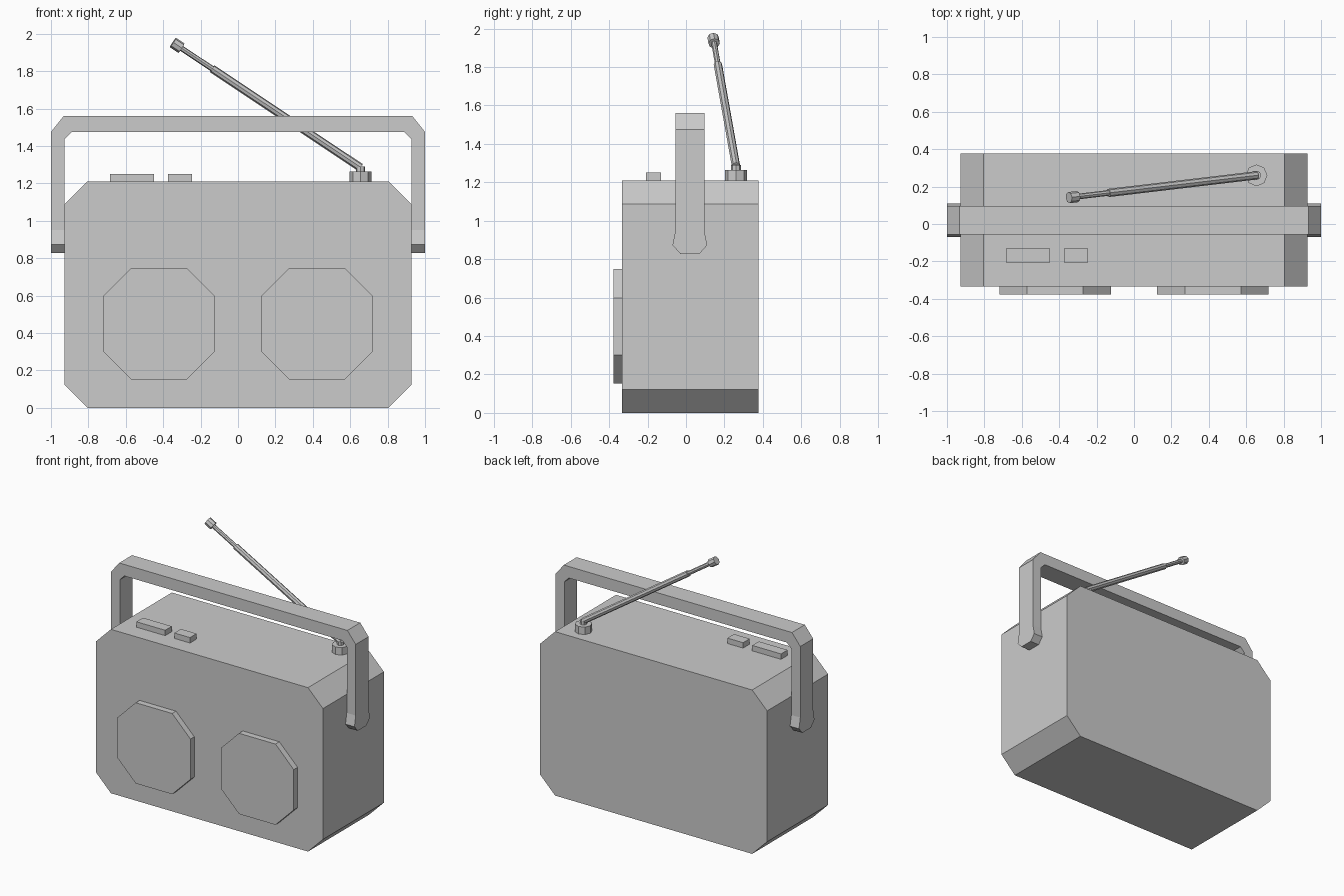
import bpy, bmesh
from mathutils import Vector

if "Cube" in bpy.data.objects:
    bpy.data.objects.remove(bpy.data.objects["Cube"])


def make_object(name, bm):
    bmesh.ops.recalc_face_normals(bm, faces=bm.faces)
    mesh = bpy.data.meshes.new(name)
    bm.to_mesh(mesh)
    bm.free()
    obj = bpy.data.objects.new(name, mesh)
    bpy.context.collection.objects.link(obj)
    return obj


def chamfered_slab(name, cx, cz, hx, hz, cut, y0, y1):
    """Rectangle in xz with cut corners, extruded along y."""
    pts = [(hx, hz - cut), (hx - cut, hz), (cut - hx, hz), (-hx, hz - cut),
           (-hx, cut - hz), (cut - hx, -hz), (hx - cut, -hz), (hx, cut - hz)]
    bm = bmesh.new()
    face = bm.faces.new([bm.verts.new((cx + x, y0, cz + z)) for x, z in pts])
    ext = bmesh.ops.extrude_face_region(bm, geom=[face])
    new = [g for g in ext["geom"] if isinstance(g, bmesh.types.BMVert)]
    bmesh.ops.translate(bm, verts=new, vec=(0, y1 - y0, 0))
    return make_object(name, bm)


def box(name, x0, x1, y0, y1, z0, z1):
    bm = bmesh.new()
    bmesh.ops.create_cube(bm, size=1)
    bmesh.ops.scale(bm, verts=bm.verts, vec=(x1 - x0, y1 - y0, z1 - z0))
    bmesh.ops.translate(bm, verts=bm.verts,
                        vec=((x0 + x1) / 2, (y0 + y1) / 2, (z0 + z1) / 2))
    return make_object(name, bm)


def loft(name, rings):
    """Join equal-length point rings into a capped tube."""
    bm = bmesh.new()
    rows = [[bm.verts.new(p) for p in ring] for ring in rings]
    n = len(rows[0])
    for a, b in zip(rows, rows[1:]):
        for i in range(n):
            j = (i + 1) % n
            bm.faces.new((a[i], a[j], b[j], b[i]))
    bm.faces.new(rows[0])
    bm.faces.new(rows[-1])
    return make_object(name, bm)


def rod(name, start, end, radius, sides=8):
    a, b = Vector(start), Vector(end)
    bm = bmesh.new()
    bmesh.ops.create_cone(bm, cap_ends=True, segments=sides, radius1=radius,
                          radius2=radius, depth=(b - a).length)
    turn = (b - a).to_track_quat('Z', 'Y').to_matrix()
    bmesh.ops.rotate(bm, verts=bm.verts, matrix=turn)
    bmesh.ops.translate(bm, verts=bm.verts, vec=(a + b) / 2)
    return make_object(name, bm)


# Case and the two speakers
chamfered_slab("radio_body", 0, 0.605, 0.927, 0.605, 0.122, -0.333, 0.378)
for side, label in ((-1, "left"), (1, "right")):
    chamfered_slab(label + "_speaker", side * 0.422, 0.45, 0.298, 0.298, 0.149,
                   -0.378, -0.333)

# Top buttons
box("wide_button", -0.685, -0.45, -0.207, -0.13, 1.20, 1.25)
box("small_button", -0.375, -0.247, -0.207, -0.13, 1.20, 1.25)

# Handle: right half sections (outer x, z, inner x, z, y range), then mirrored
half = [(1.0, 0.828, 0.927, 0.828, -0.03, 0.07),
        (1.0, 0.873, 0.927, 0.873, -0.07, 0.11),
        (1.0, 0.95, 0.927, 0.95, -0.055, 0.095),
        (1.0, 1.475, 0.927, 1.437, -0.055, 0.095),
        (0.932, 1.56, 0.89, 1.475, -0.055, 0.095)]
sections = [(s, *h) for s, part in ((1, half), (-1, half[::-1])) for h in part]
loft("carry_handle", [[(s * xo, y0, zo), (s * xi, y0, zi),
                       (s * xi, y1, zi), (s * xo, y1, zo)]
                      for s, xo, zo, xi, zi, y0, y1 in sections])

# Telescopic antenna
pivot = Vector((0.655, 0.26, 1.285))
tip = Vector((-0.348, 0.141, 1.953))
rod("antenna_base", (0.655, 0.26, 1.20), (0.655, 0.26, 1.265), 0.058)
rod("antenna_knuckle", (0.655, 0.26, 1.25), (0.655, 0.26, 1.29), 0.025)
rod("antenna_lower_tube", pivot, pivot.lerp(tip, 0.79), 0.022)
rod("antenna_upper_tube", pivot.lerp(tip, 0.77), pivot.lerp(tip, 0.97), 0.015)
rod("antenna_tip", pivot.lerp(tip, 0.955), tip, 0.03)
